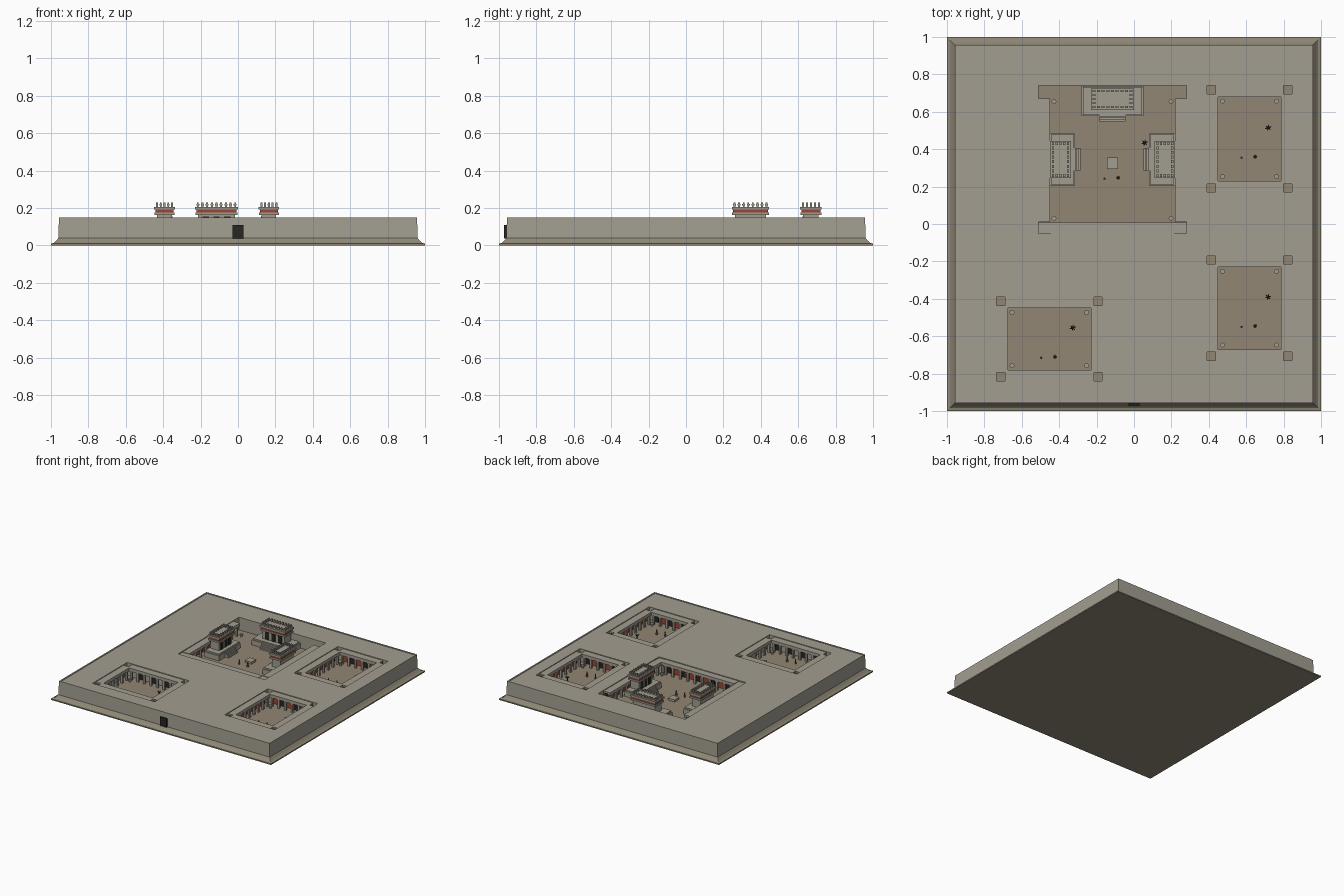
import bpy, bmesh, math
from mathutils import Matrix, Vector

if "Cube" in bpy.data.objects:
    bpy.data.objects.remove(bpy.data.objects["Cube"])


def mat(name, c):
    m = bpy.data.materials.new(name)
    m.diffuse_color = (*c, 1)
    m.use_nodes = True
    m.node_tree.nodes["Principled BSDF"].inputs["Base Color"].default_value = m.diffuse_color
    return m


STONE = mat("stone", (0.36, 0.34, 0.28))
EARTH = mat("earth", (0.29, 0.24, 0.175))
PLINTH = mat("plinth", (0.27, 0.245, 0.18))
RED = mat("red_plaster", (0.33, 0.06, 0.035))
DARK = mat("dark", (0.02, 0.019, 0.016))
GREEN = mat("leaf", (0.03, 0.06, 0.02))
CLAY = mat("clay", (0.2, 0.13, 0.07))
FLOOR, ROOF, RIM = 0.042, 0.146, 0.140


def finish(name, bm, m):
    me = bpy.data.meshes.new(name)
    bm.to_mesh(me)
    bm.free()
    me.materials.append(m)
    ob = bpy.data.objects.new(name, me)
    bpy.context.collection.objects.link(ob)
    return ob


def boxes(name, items, m):
    """One object from boxes given as x0, x1, y0, y1, z0, z1."""
    bm = bmesh.new()
    for x0, x1, y0, y1, z0, z1 in items:
        mx = Matrix.Translation(((x0+x1)/2, (y0+y1)/2, (z0+z1)/2)) @ Matrix.Diagonal((x1-x0, y1-y0, z1-z0, 1))
        bmesh.ops.create_cube(bm, size=1, matrix=mx)
    return finish(name, bm, m)


def cone(bm, x, y, z0, z1, r0, r1, n=10):
    bmesh.ops.create_cone(bm, cap_ends=True, segments=n, radius1=r0, radius2=r1, depth=z1-z0,
                          matrix=Matrix.Translation((x, y, (z0+z1)/2)))


def square_loft(name, prof, m):
    """Square rings of (half width, z), capped at both ends."""
    bm = bmesh.new()
    rings = [[bm.verts.new((sx*h, sy*h, z)) for sx, sy in ((-1, -1), (1, -1), (1, 1), (-1, 1))] for h, z in prof]
    for a, b in zip(rings, rings[1:]):
        for i in range(4):
            bm.faces.new((a[i], a[(i+1) % 4], b[(i+1) % 4], b[i]))
    bm.faces.new(rings[0][::-1])
    bm.faces.new(rings[-1])
    return finish(name, bm, m)


# Base plinth with sloping foot, then the perimeter wall
square_loft("plinth", [(1, 0), (1, 0.01), (0.985, 0.013), (0.975, 0.022), (0.96, 0.04)], PLINTH)
square_loft("outer_wall", [(0.961, 0.036), (0.957, 0.15), (0.945, 0.15), (0.945, 0.038)], STONE)
boxes("gate", [(-0.03, 0.03, -0.972, -0.95, 0.038, 0.108)], DARK)

# Courts: x0, x1, y0, y1
MAIN = (-0.51, 0.28, -0.05, 0.74)
SIDE = [("north_east_court", (0.39, 0.845, 0.17, 0.74), RED),
        ("south_east_court", (0.39, 0.845, -0.73, -0.17), RED),
        ("south_west_court", (-0.735, -0.17, -0.84, -0.39), STONE)]
courts = [MAIN] + [c for _, c, _ in SIDE]

# Roofed building masses fill every strip between the courts
ys = sorted({-0.945, 0.945, 0.4, 0.06, -0.28, -0.61} | {v for c in courts for v in c[2:]})
masses = []
for y0, y1 in zip(ys, ys[1:]):
    x = -0.945
    for c in sorted(c for c in courts if c[2] < (y0+y1)/2 < c[3]):
        masses.append((x, c[0], y0, y1, 0.038, ROOF))
        x = c[1]
    masses.append((x, 0.945, y0, y1, 0.038, ROOF))
boxes("roof_masses", masses, STONE)


def portico(name, x0, x1, y0, y1, back, wall):
    """Flat roof on pillars; back names the walled side."""
    boxes(name + "_roof", [(x0, x1, y0, y1, 0.126, RIM)], STONE)
    along_y = back in "WE"
    a0, a1 = (y0, y1) if along_y else (x0, x1)
    edge = {"W": x1, "E": x0, "S": y1, "N": y0}[back]
    rear = {"W": x0, "E": x1, "S": y0, "N": y1}[back]
    s = 1 if back in "WS" else -1

    def strip(p, q, e0, e1, z0, z1):
        e0, e1 = sorted((e0, e1))
        return (e0, e1, p, q, z0, z1) if along_y else (p, q, e0, e1, z0, z1)

    n = max(3, round((a1-a0)/0.07))
    step = (a1-a0-0.06)/n
    posts, doors = [strip(a0, a1, edge-s*0.002, edge-s*0.018, 0.114, 0.127)], []
    for i in range(n+1):
        c = a0+0.03+i*step
        posts.append(strip(c-0.008, c+0.008, edge-s*0.003, edge-s*0.018, FLOOR, 0.12))
        posts.append(strip(c-0.012, c+0.012, edge-s*0.001, edge-s*0.02, 0.108, 0.115))
        if i % 2:
            doors.append(strip(c-0.016, c+0.016, rear, rear+s*0.008, FLOOR, 0.1))
    boxes(name + "_pillars", posts, STONE)
    boxes(name + "_back_wall", [strip(a0, a1, rear, rear+s*0.006, FLOOR, 0.126)], wall)
    boxes(name + "_doorways", doors, DARK)


def furnish(name, cx, cy, ix, iy, px, py):
    """Corner braziers, two standing figures and a spiky plant."""
    bm = bmesh.new()
    for sx in (-1, 1):
        for sy in (-1, 1):
            cone(bm, cx+sx*ix, cy+sy*iy, FLOOR, 0.064, 0.008, 0.013, 12)
    finish(name + "_braziers", bm, STONE)
    bm = bmesh.new()
    for dx, dy, r in ((-0.043, -0.1, 0.006), (0.03, -0.095, 0.009)):
        x, y = cx+dx, cy+dy
        cone(bm, x, y, FLOOR, 0.072, r, r*0.6, 8)
        bmesh.ops.create_icosphere(bm, subdivisions=1, radius=0.006, matrix=Matrix.Translation((x, y, 0.077)))
    finish(name + "_figures", bm, CLAY)
    bm = bmesh.new()
    cone(bm, cx+px, cy+py, FLOOR, 0.075, 0.005, 0.004, 6)
    for i in range(6):
        d = Vector((math.cos(i*math.pi/3+0.3), math.sin(i*math.pi/3+0.3), 0.7)).normalized()
        mx = Matrix.Translation(Vector((cx+px, cy+py, 0.07))+d*0.01) @ d.to_track_quat("Z", "Y").to_matrix().to_4x4()
        bmesh.ops.create_cone(bm, cap_ends=True, segments=4, radius1=0.006, radius2=0.001, depth=0.022, matrix=mx)
    finish(name + "_plant", bm, GREEN)


# Side courts ringed by four porticoes, with open corners
for name, (x0, x1, y0, y1), wall in SIDE:
    boxes(name + "_floor", [(x0, x1, y0, y1, 0.037, FLOOR)], EARTH)
    k, d = 0.045, 0.06
    portico(name + "_west", x0, x0+d, y0+k, y1-k, "W", wall)
    portico(name + "_east", x1-d, x1, y0+k, y1-k, "E", wall)
    portico(name + "_south", x0+k, x1-k, y0, y0+d, "S", wall)
    portico(name + "_north", x0+k, x1-k, y1-d, y1, "N", wall)
    furnish(name, (x0+x1)/2, (y0+y1)/2, (x1-x0)/2-0.083, (y1-y0)/2-0.083,
            0.125 if x0 < 0 else 0.1, 0.06)

# Main plaza
boxes("plaza_floor", [(*MAIN, 0.037, FLOOR)], EARTH)
portico("plaza_west", -0.51, -0.45, 0.01, 0.67, "W", RED)
portico("plaza_east", 0.22, 0.28, 0.01, 0.67, "E", RED)
portico("plaza_south", -0.445, 0.215, -0.05, 0.008, "S", RED)
boxes("plaza_corner_blocks", [(-0.51, -0.445, -0.05, 0.008, FLOOR, RIM-0.003),
                              (0.215, 0.28, -0.05, 0.008, FLOOR, RIM-0.003)], STONE)
boxes("plaza_altar", [(-0.145, -0.085, 0.295, 0.355, FLOOR, 0.06)], STONE)
furnish("plaza", -0.115, 0.3425, 0.313, 0.313, 0.172, 0.092)


def temple(name, loc, turn, pw, pd, w, d, off):
    """Temple facing local -y on a platform pw x pd; its body sits off towards the back."""
    h = 0.095

    def b(hw, y0, y1, z0, z1, x=0):
        return (x-hw, x+hw, y0, y1, z0, z1)

    y0, y1 = off-d/2, off+d/2
    stone = [b(pw/2, -pd/2, pd/2, FLOOR, h-0.012), b(pw/2-0.006, -pd/2+0.006, pd/2-0.006, h-0.012, h),
             b(w/2-0.016, y0+0.016, y1-0.016, h, 0.165), b(w/2-0.002, y0+0.002, y1-0.002, 0.163, 0.177),
             b(w/2, y0, y1, 0.193, 0.206)]
    # stair
    for i in range(4):
        stone.append(b(w*0.3, -pd/2-0.03+i*0.009, -pd/2+0.01, FLOOR, FLOOR+(i+1)*0.012))
    # merlons around the roof edge
    nx, ny = max(3, round(w/0.03)), max(3, round(d/0.03))
    mx, my = w/2-0.015, d/2-0.015
    spots = [(-mx+2*mx*i/nx, off+s*my) for i in range(nx+1) for s in (-1, 1)]
    spots += [(s*mx, off-my+2*my*i/ny) for i in range(1, ny) for s in (-1, 1)]
    for x, y in spots:
        stone.append((x-0.005, x+0.005, y-0.005, y+0.005, 0.205, 0.23))
        stone.append((x-0.008, x+0.008, y-0.006, y+0.006, 0.214, 0.222))
    doors = [b(0.017, y0+0.013, y0+0.02, h, 0.155, x) for x in (-w*0.25, 0, w*0.25)]
    parts = [boxes(name + "_stone", stone, STONE),
             boxes(name + "_frieze", [b(w/2-0.007, y0+0.007, y1-0.007, 0.177, 0.193)], RED),
             boxes(name + "_doorways", doors, DARK)]
    for p in parts:
        p.location = (*loc, 0)
        p.rotation_euler.z = turn


# Three temples facing the plaza centre
temple("north_temple", (-0.115, 0.658), 0, 0.33, 0.16, 0.23, 0.115, 0.01)
temple("west_temple", (-0.383, 0.345), math.pi/2, 0.28, 0.135, 0.2, 0.11, 0.01)
temple("east_temple", (0.15, 0.345), -math.pi/2, 0.28, 0.14, 0.2, 0.11, 0.015)
